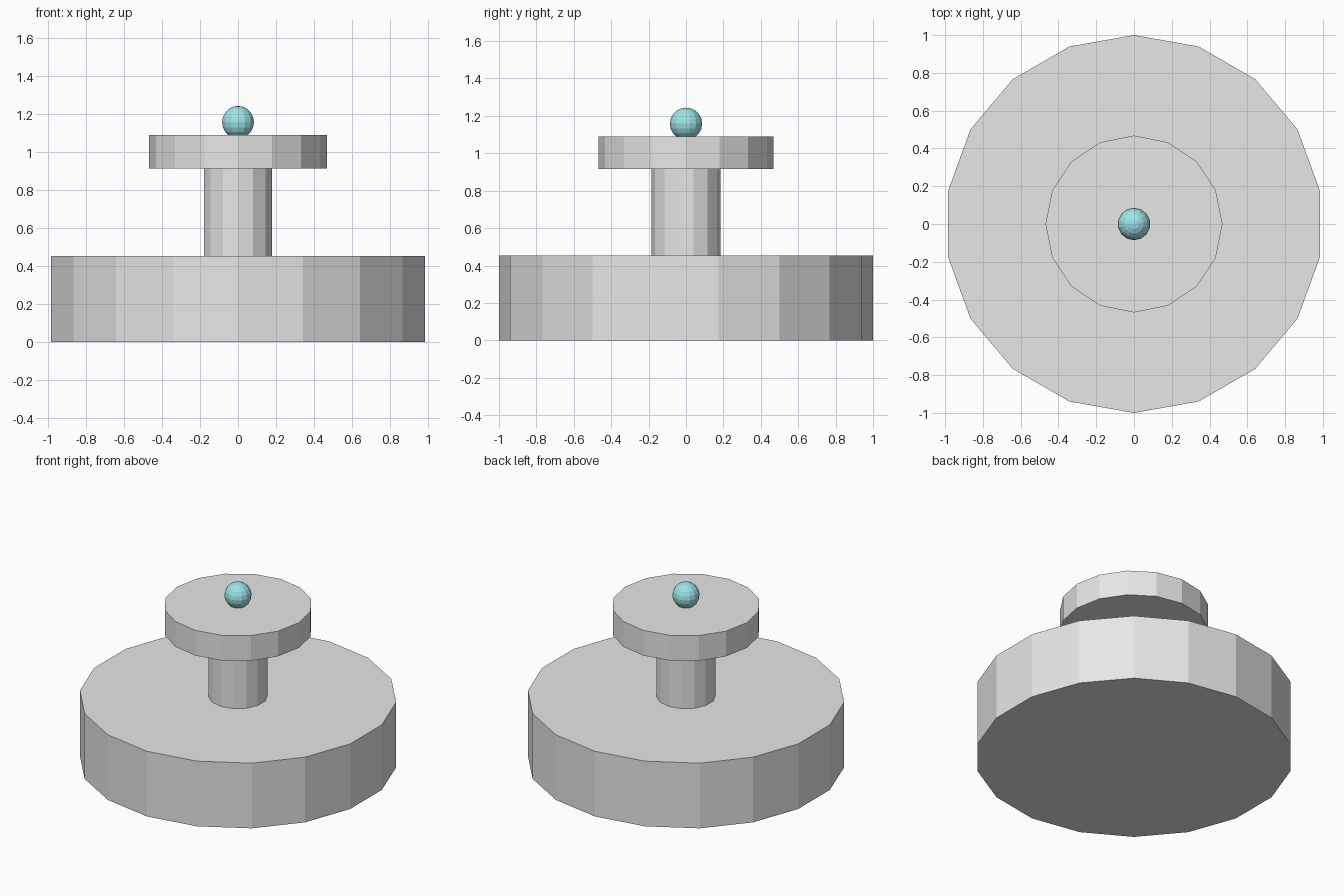
import bpy

# Remove the default cube
cube = bpy.data.objects.get("Cube")
if cube:
    bpy.data.objects.remove(cube, do_unlink=True)


def make_material(name, rgb):
    mat = bpy.data.materials.new(name)
    mat.use_nodes = True
    colour = (*rgb, 1.0)
    mat.diffuse_color = colour
    mat.node_tree.nodes["Principled BSDF"].inputs["Base Color"].default_value = colour
    return mat


def finish(name, mat):
    obj = bpy.context.object
    obj.name = obj.data.name = name
    obj.data.materials.append(mat)
    return obj


def disc(name, sides, radius, bottom, top, mat):
    """Flat-sided upright cylinder between two heights."""
    bpy.ops.mesh.primitive_cylinder_add(
        vertices=sides, radius=radius, depth=top - bottom,
        location=(0, 0, (bottom + top) / 2))
    return finish(name, mat)


grey = make_material("light grey", (0.8, 0.8, 0.8))
aqua = make_material("pale aqua", (0.34, 0.78, 0.79))

# Wide base, narrow stem and upper plate
disc("base", 18, 1.0, 0.0, 0.453, grey)
disc("stem", 14, 0.185, 0.453, 0.915, grey)
disc("upper_plate", 16, 0.468, 0.915, 1.09, grey)

# Faceted ball resting slightly sunk into the plate
bpy.ops.mesh.primitive_uv_sphere_add(
    segments=14, ring_count=10, radius=0.086, location=(0, 0, 1.158))
finish("top_ball", aqua)
